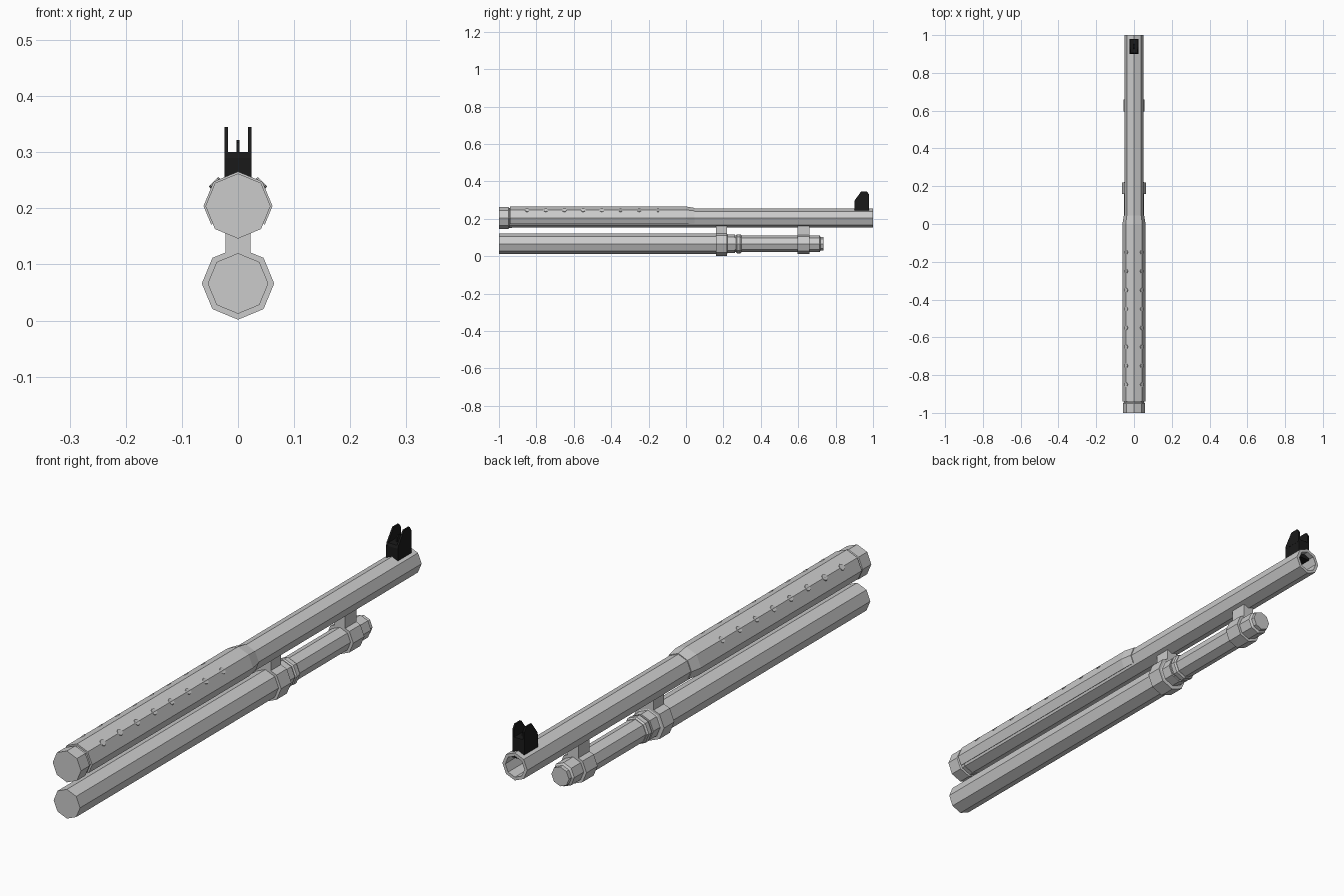
import bpy, bmesh, math
from mathutils import Matrix

if "Cube" in bpy.data.objects:
    bpy.data.objects.remove(bpy.data.objects["Cube"])

TOP, LOW = 0.204, 0.066   # heights of the barrel and magazine axes


def finish(name, bm, mat=None):
    bmesh.ops.recalc_face_normals(bm, faces=bm.faces)
    me = bpy.data.meshes.new(name)
    bm.to_mesh(me)
    bm.free()
    ob = bpy.data.objects.new(name, me)
    bpy.context.collection.objects.link(ob)
    if mat:
        me.materials.append(mat)
    return ob


def bridge(bm, a, b):
    n = len(a)
    for i in range(n):
        j = (i + 1) % n
        bm.faces.new((a[i], a[j], b[j], b[i]))


def tube(name, z, profile):
    """Octagonal solid along y from (y, radius) stations."""
    bm = bmesh.new()
    rings = [[bm.verts.new((r * math.cos(k * math.pi / 4), y, z + r * math.sin(k * math.pi / 4)))
              for k in range(8)] for y, r in profile]
    for a, b in zip(rings, rings[1:]):
        bridge(bm, a, b)
    bm.faces.new(rings[0])
    bm.faces.new(rings[-1])
    return finish(name, bm)


def box(name, x0, x1, y0, y1, z0, z1, mat=None):
    bm = bmesh.new()
    bmesh.ops.create_cube(bm, size=1, matrix=Matrix.Translation(
        ((x0 + x1) / 2, (y0 + y1) / 2, (z0 + z1) / 2)) @ Matrix.Diagonal((x1 - x0, y1 - y0, z1 - z0, 1)))
    return finish(name, bm, mat)


def side_plate(name, x0, x1, pts, mat):
    """Plate from a (y, z) outline, extruded across x."""
    bm = bmesh.new()
    a, b = [[bm.verts.new((x, y, z)) for y, z in pts] for x in (x0, x1)]
    bridge(bm, a, b)
    bm.faces.new(a)
    bm.faces.new(b)
    return finish(name, bm, mat)


# Barrel with open muzzle, and breech ring
tube("barrel", TOP, [(-0.96, 0.051), (1.0, 0.051), (1.0, 0.039), (0.8, 0.039)])
tube("breech_ring", TOP, [(-1.0, 0.058), (-0.95, 0.058), (-0.945, 0.053), (-0.93, 0.053)])

# Heat shield: octagonal shell open underneath, tapering at its front end
bm = bmesh.new()
rings = []
for y, r in ((-0.94, 0.0615), (0.0, 0.0615), (0.045, 0.054)):
    ring = []
    for rad, angles in ((r, (-35, 0, 45, 90, 135, 180, 215)),
                        (r - 0.007, (215, 180, 135, 90, 45, 0, -35))):
        for d in angles:
            s = rad * (0.945 if d in (-35, 215) else 1)
            t = math.radians(d)
            ring.append(bm.verts.new((s * math.cos(t), y, TOP + s * math.sin(t))))
    rings.append(ring)
for a, b in zip(rings, rings[1:]):
    bridge(bm, a, b)
for ring in (rings[0], rings[-1]):   # end caps as strips
    for i in range(6):
        bm.faces.new((ring[i], ring[i + 1], ring[12 - i], ring[13 - i]))
finish("heat_shield", bm)

# Rows of tiny vents along the upper shield ridges
for side, label in ((1, "right"), (-1, "left")):
    bm = bmesh.new()
    for i in range(8):
        r = 0.0595 - 0.0002 * i
        a = math.radians(45)
        pos = Matrix.Translation((side * r * math.cos(a), -0.85 + 0.1 * i, TOP + r * math.sin(a)))
        bmesh.ops.create_cone(bm, cap_ends=True, segments=8, radius1=0.012, radius2=0.012, depth=0.004,
                              matrix=pos @ Matrix.Rotation(side * a, 4, 'Y'))
    finish("shield_vents_" + label, bm)

# Magazine tube, locking ring, extension and end plug
tube("magazine_tube", LOW, [(-1.0, 0.054), (0.22, 0.054), (0.222, 0.05), (0.262, 0.05)])
tube("locking_ring", LOW, [(0.268, 0.046), (0.272, 0.051), (0.29, 0.051), (0.296, 0.046)])
tube("magazine_extension", LOW, [(0.25, 0.044), (0.715, 0.044), (0.72, 0.036), (0.735, 0.036)])

# Clamps joining magazine to barrel
for name, y0, y1, r in (("rear_clamp", 0.16, 0.22, 0.0645), ("front_clamp", 0.595, 0.66, 0.055)):
    tube(name, LOW, [(y0, r), (y1, r)])
    box(name + "_bracket", -0.022, 0.022, y0, y1, 0.1, 0.168)

# Front sight: base block, two ears and a pointed post
black = bpy.data.materials.new("black")
black.diffuse_color = (0.01, 0.01, 0.01, 1)
black.use_nodes = True
black.node_tree.nodes["Principled BSDF"].inputs["Base Color"].default_value = black.diffuse_color
side_plate("sight_base", -0.024, 0.024, [(0.9, 0.225), (0.98, 0.225), (0.978, 0.3), (0.904, 0.3), (0.9, 0.29)], black)
ear = [(0.9, 0.29), (0.978, 0.29), (0.978, 0.33), (0.968, 0.345), (0.936, 0.345), (0.904, 0.302)]
for side, label in ((1, "right"), (-1, "left")):
    side_plate("sight_ear_" + label, side * 0.018, side * 0.0245, ear, black)
side_plate("sight_post", -0.0028, 0.0028, [(0.925, 0.295), (0.955, 0.295), (0.951, 0.317), (0.945, 0.322), (0.935, 0.322), (0.929, 0.317)], black)
